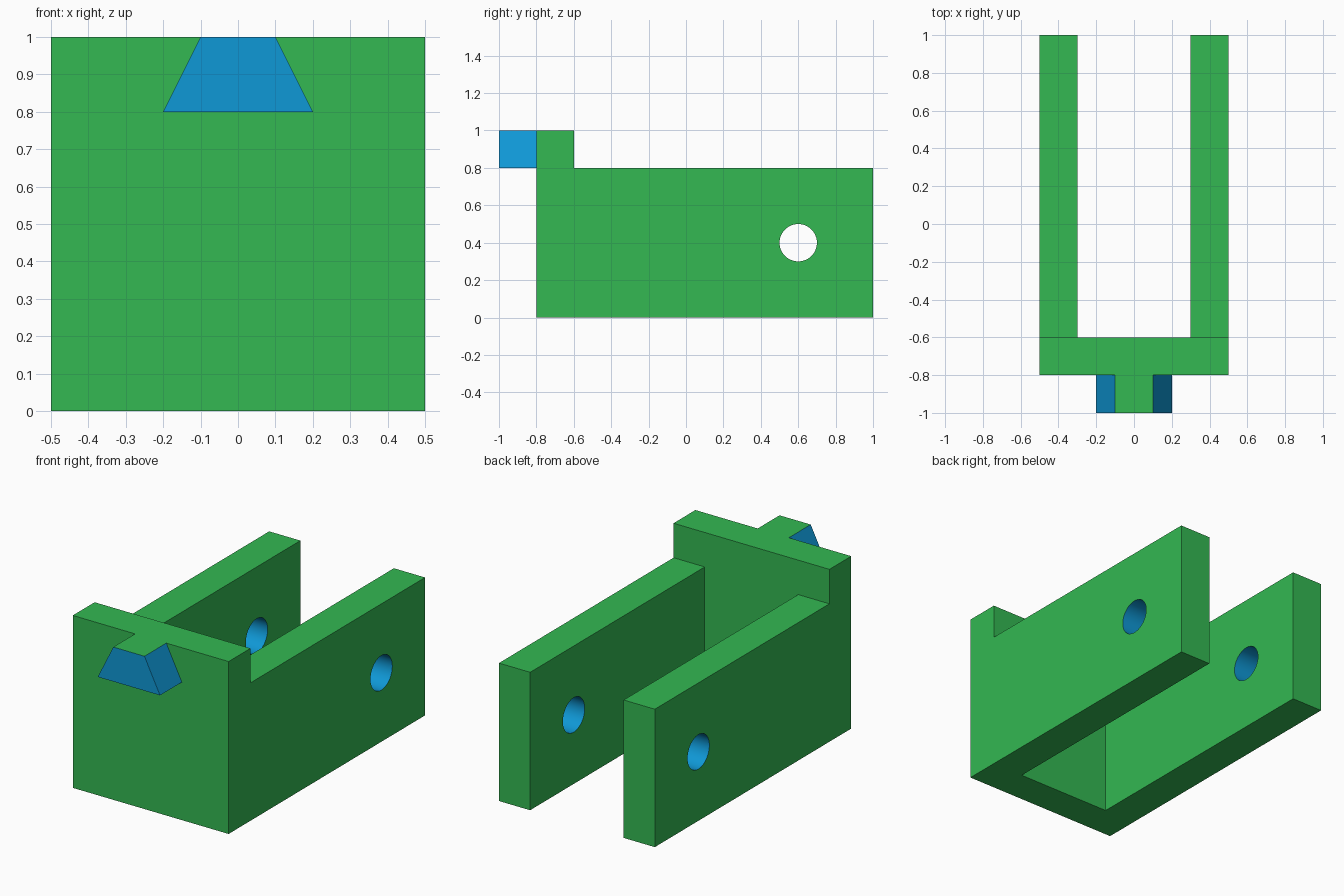
import bpy, bmesh, math
from mathutils import Vector

if "Cube" in bpy.data.objects:
    bpy.data.objects.remove(bpy.data.objects["Cube"])


def material(name, rgb):
    m = bpy.data.materials.new(name)
    m.diffuse_color = (*rgb, 1)
    m.use_nodes = True
    m.node_tree.nodes["Principled BSDF"].inputs["Base Color"].default_value = m.diffuse_color
    return m


def prism(name, profile, direction):
    """Extrude a closed profile of 3D points along a direction."""
    bm = bmesh.new()
    face = bm.faces.new([bm.verts.new(p) for p in profile])
    new = bmesh.ops.extrude_face_region(bm, geom=[face])["geom"]
    bmesh.ops.translate(bm, vec=Vector(direction),
                        verts=[v for v in new if isinstance(v, bmesh.types.BMVert)])
    bmesh.ops.recalc_face_normals(bm, faces=bm.faces)
    mesh = bpy.data.meshes.new(name)
    bm.to_mesh(mesh)
    bm.free()
    obj = bpy.data.objects.new(name, mesh)
    bpy.context.collection.objects.link(obj)
    return obj


def combine(target, other, operation):
    mod = target.modifiers.new(operation, 'BOOLEAN')
    mod.object, mod.operation, mod.solver = other, operation, 'EXACT'
    bpy.context.view_layer.objects.active = target
    bpy.ops.object.modifier_apply(modifier=mod.name)
    bpy.data.objects.remove(other)


green = material("green", (0.033, 0.479, 0.084))
blue = material("blue", (0.0048, 0.314, 0.672))

# U-shaped body: front plate and two arms
u_shape = [(-.5, -.8), (.5, -.8), (.5, 1), (.3, 1),
           (.3, -.6), (-.3, -.6), (-.3, 1), (-.5, 1)]
body = prism("bracket_body", [(x, y, 0) for x, y in u_shape], (0, 0, 1))

# Lower the arms behind the front plate
step = [(-.7, -.6, .8), (.7, -.6, .8), (.7, 1.2, .8), (-.7, 1.2, .8)]
combine(body, prism("step_cutter", step, (0, 0, .5)), 'DIFFERENCE')

# Tapered tab on the front plate
tab = [(-.2, -1, .8), (.2, -1, .8), (.1, -1, 1), (-.1, -1, 1)]
combine(body, prism("front_tab", tab, (0, .3, 0)), 'UNION')

# Pin hole through both arms
HOLE_Y, HOLE_Z, HOLE_R, SIDES = .6, .4, .1, 48
ring = [(-.8, HOLE_Y + HOLE_R * math.cos(2 * math.pi * i / SIDES),
         HOLE_Z + HOLE_R * math.sin(2 * math.pi * i / SIDES)) for i in range(SIDES)]
combine(body, prism("hole_cutter", ring, (1.6, 0, 0)), 'DIFFERENCE')

# Blue on the hole walls and on every tab face but its top
body.data.materials.clear()
body.data.materials.append(green)
body.data.materials.append(blue)
for p in body.data.polygons:
    c, n = p.center, p.normal
    in_hole = math.hypot(c.y - HOLE_Y, c.z - HOLE_Z) < HOLE_R + .005 and abs(n.x) < .5
    on_tab = c.y < -.81 and n.z < .9
    p.material_index = 1 if in_hole or on_tab else 0

bpy.ops.object.select_all(action='DESELECT')
body.select_set(True)
bpy.context.view_layer.objects.active = body
bpy.ops.object.shade_smooth_by_angle(angle=math.radians(30))
